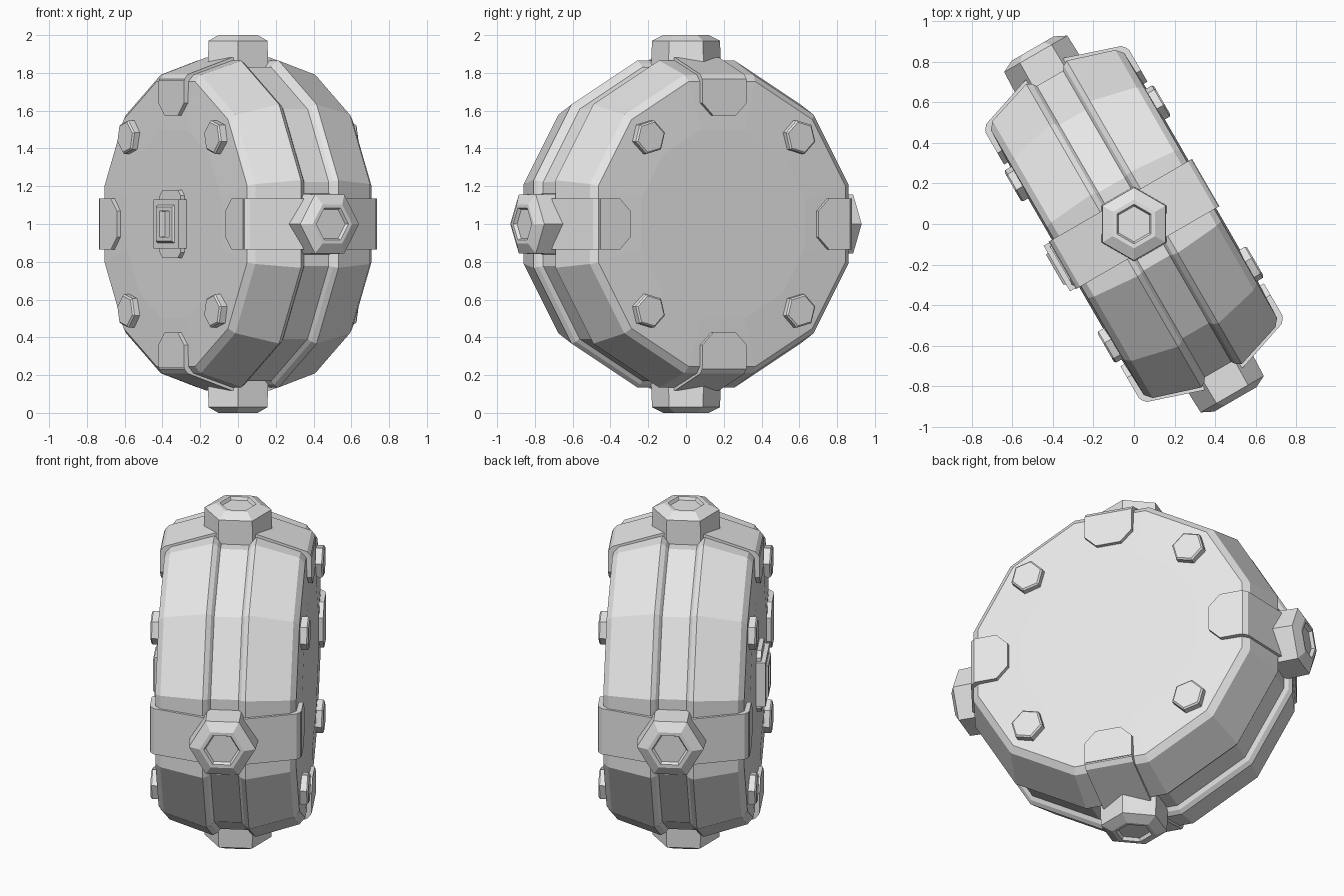
import bpy, bmesh, math
from mathutils import Matrix

if "Cube" in bpy.data.objects:
    bpy.data.objects.remove(bpy.data.objects["Cube"])

grey = bpy.data.materials.new("light_grey")
grey.diffuse_color = (0.8, 0.8, 0.8, 1)
grey.use_nodes = True
grey.node_tree.nodes["Principled BSDF"].inputs["Base Color"].default_value = grey.diffuse_color

# The whole drum stands on its rim and is turned 30 degrees; local x is its axis
BASE = Matrix.Translation((0, 0, 1)) @ Matrix.Rotation(math.radians(30), 4, 'Z')


def loft(name, rings, matrix):
    """Skin a list of equal-length point rings and cap both ends."""
    bm = bmesh.new()
    loops = [[bm.verts.new(p) for p in ring] for ring in rings]
    for a, b in zip(loops, loops[1:]):
        n = len(a)
        for i in range(n):
            j = (i + 1) % n
            bm.faces.new((a[i], a[j], b[j], b[i]))
    bm.faces.new(loops[0])
    bm.faces.new(loops[-1])
    bmesh.ops.recalc_face_normals(bm, faces=bm.faces[:])
    mesh = bpy.data.meshes.new(name)
    bm.to_mesh(mesh)
    bm.free()
    mesh.materials.append(grey)
    obj = bpy.data.objects.new(name, mesh)
    obj.matrix_world = BASE @ matrix
    bpy.context.collection.objects.link(obj)
    return obj


def ring_x(x, r, n, start=0.0):
    """Regular polygon around the x axis."""
    return [(x, r * math.cos(start + math.tau * i / n),
             r * math.sin(start + math.tau * i / n)) for i in range(n)]


def ring_z(z, r, n=6):
    """Regular polygon around the z axis."""
    return [(r * math.cos(math.tau * i / n), r * math.sin(math.tau * i / n), z)
            for i in range(n)]


def rect_x(x, hy, hz):
    return [(x, -hy, -hz), (x, hy, -hz), (x, hy, hz), (x, -hy, hz)]


I = Matrix.Identity(4)

# Twelve-sided drum: domed ends, bevelled rims and a recessed centre band
half = [(0.39, 0.50), (0.38, 0.755), (0.35, 0.79), (0.115, 0.865),
        (0.09, 0.85), (0.075, 0.83)]
profile = half + [(-x, r) for x, r in reversed(half)]
s = math.radians(15)
loft("drum", [ring_x(x, r / math.cos(s), 12, s) for x, r in profile], I)

# Four clamps around the rim, each with two face tabs and a hex nut
W = 0.135
for k, side in enumerate(("top", "front", "bottom", "back")):
    turn = Matrix.Rotation(math.radians(90 * k), 4, 'X')
    saddle = [(0.37, 0.68), (0.405, 0.68), (0.405, 0.768), (0.385, 0.792), (0.115, 0.882)]
    saddle = saddle + [(-x, r) for x, r in reversed(saddle)]
    loft("clamp_" + side, [[(x, y, r) for x, r in saddle] for y in (-W, W)], turn)
    tab = [(-W, 0.76), (-W, 0.64), (-0.07, 0.575), (0.07, 0.575), (W, 0.64), (W, 0.76)]
    for sx in (-1, 1):
        loft("clamp_tab_" + side, [[(sx * x, y, z) for y, z in tab]
                                   for x in (0.36, 0.409)], turn)
    loft("hex_nut_" + side,
         [ring_z(0.78, 0.187), ring_z(0.97, 0.18), ring_z(1.0, 0.12),
          ring_z(1.0, 0.098), ring_z(0.982, 0.088)], turn)

# Four hex bolts on each end face
for sx in (-1, 1):
    for k in range(4):
        ang = math.radians(45 + 90 * k)
        place = Matrix.Translation((0, 0.65 * math.cos(ang), 0.65 * math.sin(ang)))
        loft("bolt", [ring_x(sx * 0.36, 0.092, 6, ang),
                      ring_x(sx * 0.418, 0.092, 6, ang),
                      ring_x(sx * 0.426, 0.082, 6, ang)], place)

# Latch on one end face: chamfered back plate and raised socket
plate = [(-0.11, -0.15), (-0.08, -0.18), (0.08, -0.18), (0.11, -0.15),
         (0.11, 0.15), (0.08, 0.18), (-0.08, 0.18), (-0.11, 0.15)]
loft("latch_plate", [[(x, y, z) for y, z in plate] for x in (-0.37, -0.415)], I)
loft("latch_socket",
     [rect_x(-0.37, 0.13, 0.13), rect_x(-0.44, 0.13, 0.13),
      rect_x(-0.44, 0.09, 0.10), rect_x(-0.452, 0.085, 0.09),
      rect_x(-0.452, 0.05, 0.07), rect_x(-0.42, 0.045, 0.065)], I)
